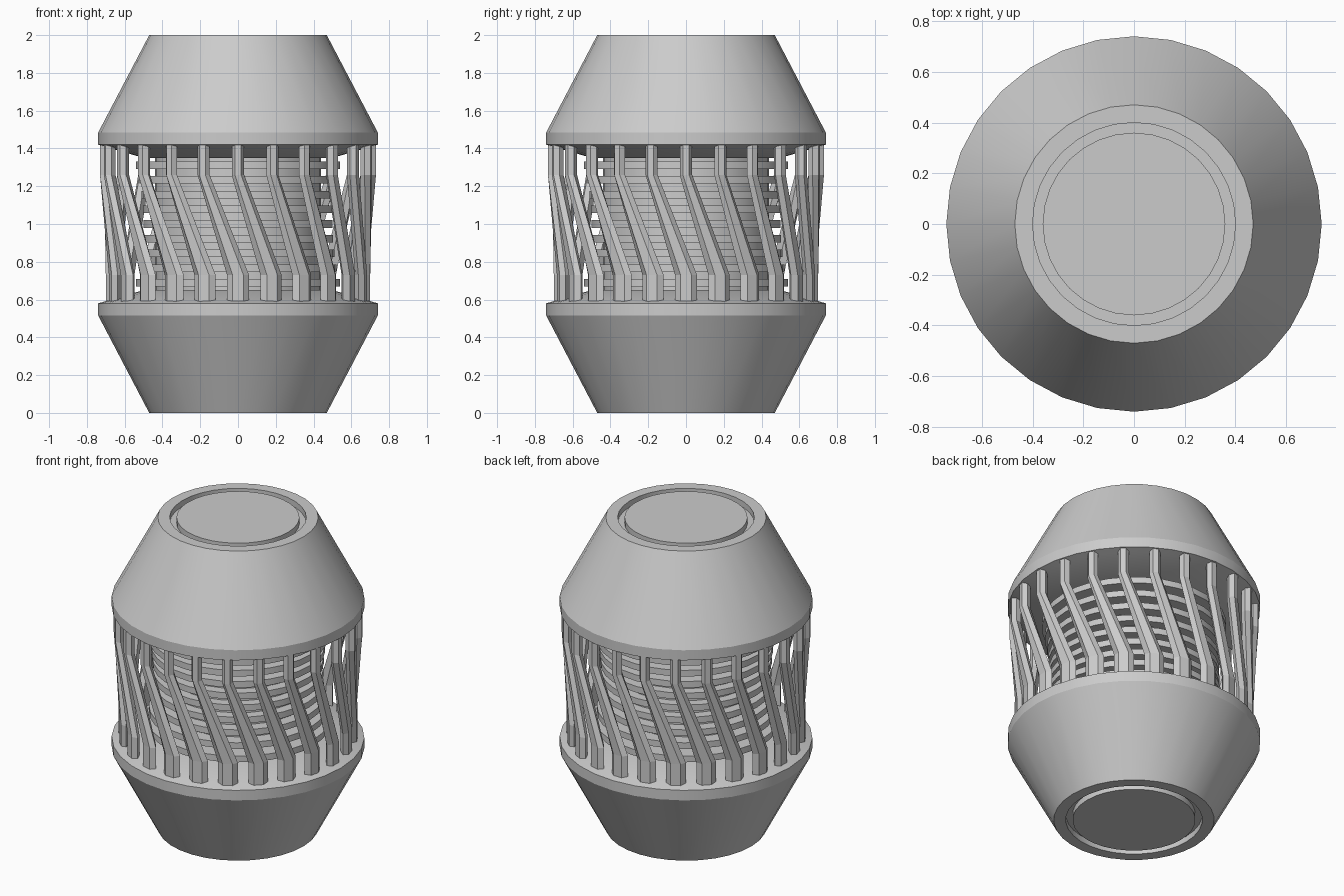
import bpy, bmesh
from math import sin, cos, pi, radians

if "Cube" in bpy.data.objects:
    bpy.data.objects.remove(bpy.data.objects["Cube"])

SIDES = 32
BARS = 24


def finish(bm, name, smooth=False, mat=None):
    bmesh.ops.recalc_face_normals(bm, faces=bm.faces)
    me = bpy.data.meshes.new(name)
    bm.to_mesh(me)
    bm.free()
    if smooth:
        me.polygons.foreach_set("use_smooth", [True] * len(me.polygons))
        me.set_sharp_from_angle(angle=radians(25))
    if mat:
        me.materials.append(mat)
    ob = bpy.data.objects.new(name, me)
    bpy.context.collection.objects.link(ob)
    return ob


def lathe(name, profile, mat=None, closed=False):
    """Revolve (radius, z) points; open profiles get capped at both ends."""
    bm = bmesh.new()
    loops = [[bm.verts.new((r * cos(2 * pi * i / SIDES), r * sin(2 * pi * i / SIDES), z))
              for i in range(SIDES)] for r, z in profile]
    pairs = list(zip(loops, loops[1:]))
    if closed:
        pairs.append((loops[-1], loops[0]))
    else:
        bm.faces.new(loops[0])
        bm.faces.new(loops[-1])
    for a, b in pairs:
        for i in range(SIDES):
            j = (i + 1) % SIDES
            bm.faces.new((a[i], a[j], b[j], b[i]))
    return finish(bm, name, True, mat)


light = bpy.data.materials.new("light_grey")
light.diffuse_color = (0.95, 0.95, 0.95, 1)
light.use_nodes = True
light.node_tree.nodes["Principled BSDF"].inputs["Base Color"].default_value = light.diffuse_color

# Housings: tapered shell, end groove and raised end disc, mirrored about z = 1
housing = [(0.36, 0.0), (0.36, 0.04), (0.40, 0.04), (0.40, 0.0), (0.47, 0.0),
           (0.74, 0.515), (0.74, 0.58), (0.70, 0.592), (0.50, 0.65)]
groove = [(0.36, 0.038), (0.40, 0.038), (0.40, 0.042), (0.36, 0.042)]
for name, flip in (("lower", False), ("upper", True)):
    def place(points):
        return [(r, 2 - z if flip else z) for r, z in points]
    lathe(name + "_housing", place(housing))
    lathe(name + "_groove_ring", place(groove), light, closed=True)

# Inner core
lathe("core", [(0.44, 0.64), (0.44, 1.36)], light)

# Stack of rings around the core, slightly waisted in the middle
PITCH = 0.078
for k in range(-4, 5):
    z, r = 1 + k * PITCH, 0.50 + 0.04 * (k / 4) ** 2
    lathe("core_ring_%d" % (k + 5),
          [(0.43, z - 0.02), (r, z - 0.02), (r, z + 0.02), (0.43, z + 0.02)], closed=True)

# Cage bars: (z, angle, centre radius, width, depth), hexagonal in section
stations = [(1.43, 0, 0.703, 0.066, 0.055), (1.26, 0, 0.703, 0.066, 0.055),
            (0.73, 15, 0.675, 0.116, 0.05), (0.58, 15, 0.675, 0.116, 0.05)]
hexagon = [(-0.5, 0), (-0.25, 0.5), (0.25, 0.5), (0.5, 0), (0.25, -0.5), (-0.25, -0.5)]
for n in range(BARS):
    bm = bmesh.new()
    loops = []
    for z, turn, r, w, d in stations:
        a = radians(turn + n * 360 / BARS)
        loops.append([bm.verts.new((cos(a) * (r + v * d) - sin(a) * u * w,
                                    sin(a) * (r + v * d) + cos(a) * u * w, z))
                      for u, v in hexagon])
    bm.faces.new(loops[0])
    bm.faces.new(loops[-1])
    for a, b in zip(loops, loops[1:]):
        for i in range(6):
            j = (i + 1) % 6
            bm.faces.new((a[i], a[j], b[j], b[i]))
    finish(bm, "cage_bar_%d" % (n + 1))
